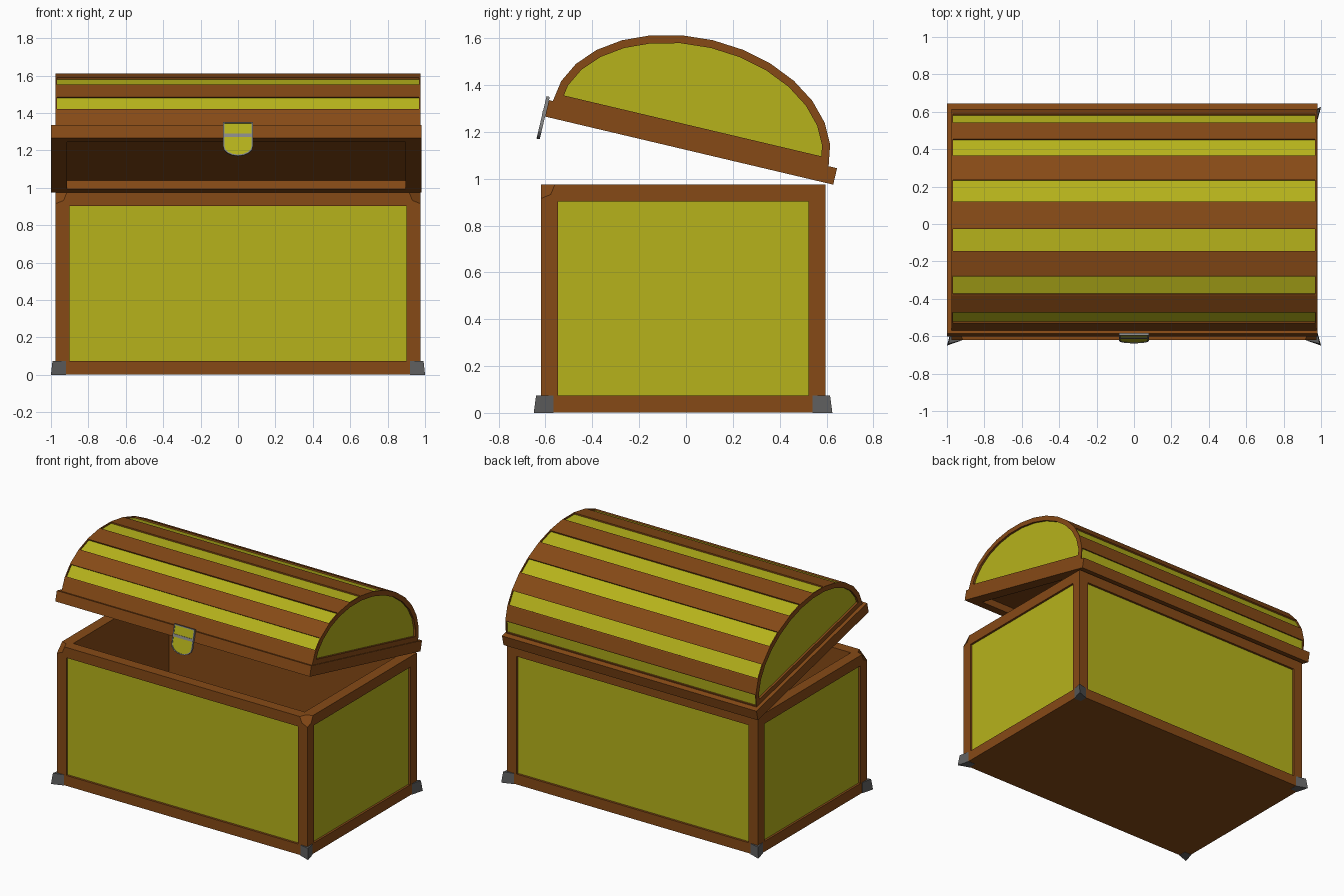
import bpy, bmesh, math
from mathutils import Matrix, Vector

if "Cube" in bpy.data.objects:
    bpy.data.objects.remove(bpy.data.objects["Cube"])


def material(name, rgb):
    m = bpy.data.materials.new(name)
    m.diffuse_color = (*rgb, 1)
    m.use_nodes = True
    m.node_tree.nodes["Principled BSDF"].inputs["Base Color"].default_value = m.diffuse_color
    return m


BROWN = material("wood", (0.24, 0.068, 0.008))
YELLOW = material("panel", (0.47, 0.45, 0.011))
IRON = material("dark_iron", (0.11, 0.11, 0.11))
STEEL = material("steel", (0.25, 0.25, 0.25))

# Lid frame: origin on top of the rim, tipped open about x
LID = Matrix.Translation((0, 0.03, 1.19)) @ Matrix.Rotation(math.radians(-13.3), 4, 'X')


def finish(bm, name, mats, matrix=None):
    mesh = bpy.data.meshes.new(name)
    bm.normal_update()
    bm.to_mesh(mesh)
    bm.free()
    for m in mats:
        mesh.materials.append(m)
    ob = bpy.data.objects.new(name, mesh)
    bpy.context.collection.objects.link(ob)
    if matrix:
        ob.matrix_world = matrix
    return ob


def box(lo, hi):
    bm = bmesh.new()
    lo, hi = Vector(lo), Vector(hi)
    bmesh.ops.create_cube(bm, size=1, matrix=Matrix.Translation((lo + hi) / 2)
                          @ Matrix.Diagonal((*(hi - lo), 1)))
    bm.normal_update()
    return bm


def prism(outline, direction):
    """Closed solid from a planar outline pushed along a direction."""
    bm = bmesh.new()
    f = bm.faces.new([bm.verts.new(p) for p in outline])
    ext = bmesh.ops.extrude_face_region(bm, geom=[f], use_keep_orig=True)["geom"]
    bmesh.ops.translate(bm, vec=direction, verts=[v for v in ext if isinstance(v, bmesh.types.BMVert)])
    bmesh.ops.recalc_face_normals(bm, faces=bm.faces)
    bm.normal_update()
    return bm


def recess(bm, face, border, depth, mat):
    """Straight-walled sunken panel inside one face."""
    n = face.normal.copy()
    bmesh.ops.inset_individual(bm, faces=[face], thickness=border, depth=0, use_even_offset=True)
    inner = bmesh.ops.extrude_discrete_faces(bm, faces=[face])["faces"][0]
    bmesh.ops.translate(bm, vec=-n * depth, verts=inner.verts)
    inner.material_index = mat


# Chest body: sunken side panels, hollow inside, clipped front top corners
CY, HY = -0.0125, 0.6075
bm = box((-0.975, CY - HY, 0.002), (0.975, CY + HY, 0.975))
for f in list(bm.faces):
    if f.normal.z > 0.5:
        recess(bm, f, 0.075, 0.9, 0)
    elif f.normal.z > -0.5:
        recess(bm, f, 0.073, 0.015, 1)
corners = [v for v in bm.verts
           if abs(v.co.x) > 0.97 and v.co.y < CY - HY + 0.005 and v.co.z > 0.97]
bmesh.ops.bevel(bm, geom=corners, offset=0.06, offset_type='OFFSET', segments=1,
                profile=0.5, affect='VERTICES')
finish(bm, "chest_body", [BROWN, YELLOW])

# Pointed corner feet
for sx, side in ((-1, "left"), (1, "right")):
    for sy, end in ((-1, "front"), (1, "back")):
        plan = [(0.92, HY - 0.055), (0.92, HY + 0.002), (1.0, HY + 0.03), (0.977, HY - 0.055)]
        bm = prism([(sx * x, CY + sy * y, 0) for x, y in plan], (0, 0, 0.075))
        for v in bm.verts:
            if abs(v.co.x) > 0.99 and v.co.z > 0.05:
                v.co += Vector((-sx * 0.008, -sy * 0.01, 0))
        finish(bm, f"{end}_{side}_foot", [IRON])

# Lid rim with a shallow recess underneath
bm = box((-1.0, -0.632, -0.072), (0.98, 0.632, 0))
for f in list(bm.faces):
    if f.normal.z < -0.5:
        recess(bm, f, 0.085, 0.045, 0)
finish(bm, "lid_rim", [BROWN], LID)

# Arched lid: 14 facets, every second one a sunken yellow stripe
N = 14
arc = [(-0.975, -0.01 + 0.605 * math.cos(math.pi * k / N), 0.41 * math.sin(math.pi * k / N))
       for k in range(N + 1)]
bm = prism(arc, (1.95, 0, 0))
for f in list(bm.faces):
    c = f.calc_center_median()
    if abs(f.normal.x) > 0.5:
        recess(bm, f, 0.034, 0.015, 1)
    elif f.normal.z > -0.5:
        k = int(math.atan2(c.z / 0.41, (c.y + 0.01) / 0.605) / math.pi * N)
        if k % 2 == 0:
            recess(bm, f, 0.007, 0.01, 1)
finish(bm, "arched_lid", [BROWN, YELLOW], LID)

# Latch plate with rounded bottom, yellow face and a hinge bar
shape = [(-0.08, 0.014), (-0.08, -0.118)]
shape += [(-0.08 * math.cos(a), -0.118 - 0.054 * math.sin(a))
          for a in (math.pi * i / 8 for i in range(1, 8))]
shape += [(0.08, -0.118), (0.08, 0.014)]
bm = prism([(x, -0.632, z) for x, z in shape], (0, -0.014, 0))
for f in list(bm.faces):
    if f.normal.y < -0.9:
        recess(bm, f, 0.007, 0.003, 1)
finish(bm, "latch_plate", [STEEL, YELLOW], LID)
finish(box((-0.078, -0.647, -0.068), (0.078, -0.636, -0.05)), "latch_hinge_bar", [STEEL], LID)
